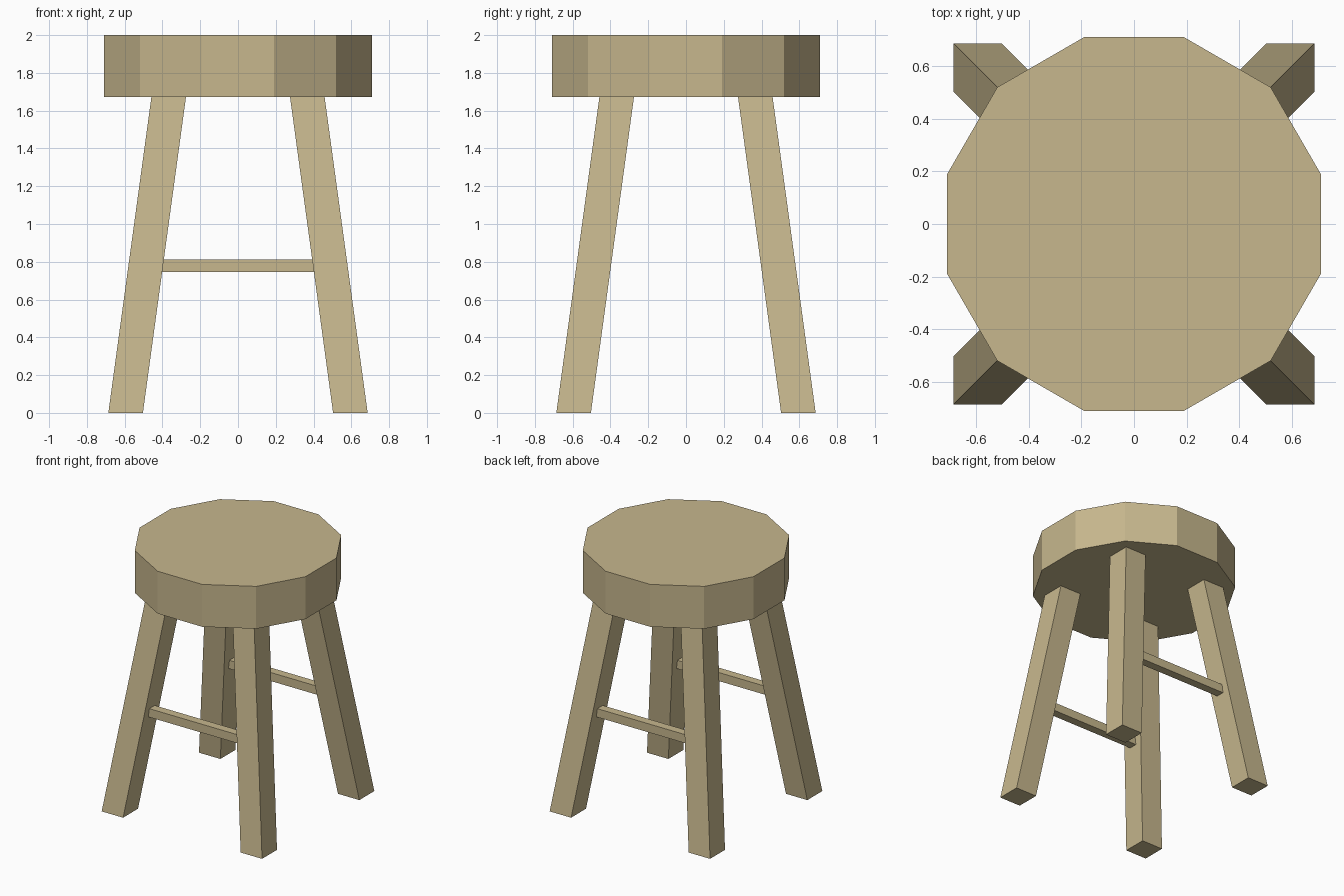
import bpy
import bmesh
from math import radians
from mathutils import Matrix, Vector

cube = bpy.data.objects.get("Cube")
if cube:
    bpy.data.objects.remove(cube, do_unlink=True)

# Single pale wood colour
wood = bpy.data.materials.new("pale_wood")
wood.use_nodes = True
colour = (0.57, 0.475, 0.27, 1.0)
wood.diffuse_color = colour
wood.node_tree.nodes["Principled BSDF"].inputs["Base Color"].default_value = colour


def add_object(name, bm):
    bmesh.ops.recalc_face_normals(bm, faces=bm.faces)
    mesh = bpy.data.meshes.new(name)
    bm.to_mesh(mesh)
    bm.free()
    mesh.materials.append(wood)
    obj = bpy.data.objects.new(name, mesh)
    bpy.context.collection.objects.link(obj)
    return obj


def box(size, centre):
    bm = bmesh.new()
    bmesh.ops.create_cube(bm, size=1)
    bmesh.ops.scale(bm, vec=size, verts=bm.verts)
    bmesh.ops.translate(bm, vec=centre, verts=bm.verts)
    return bm


SEAT_BOTTOM, SEAT_TOP = 1.672, 2.0
LEG_WIDTH = 0.183
FOOT, LEG_TOP = 0.595, 0.367   # leg centre offset at floor and under the seat
RUNG_Z, RUNG_SIZE = 0.778, 0.066

# Twelve-sided seat with a flat side facing the front
bm = bmesh.new()
bmesh.ops.create_cone(bm, cap_ends=True, segments=12, radius1=0.735,
                      radius2=0.735, depth=SEAT_TOP - SEAT_BOTTOM)
bmesh.ops.rotate(bm, verts=bm.verts, matrix=Matrix.Rotation(radians(15), 3, "Z"))
bmesh.ops.translate(bm, vec=(0, 0, (SEAT_TOP + SEAT_BOTTOM) / 2), verts=bm.verts)
add_object("seat", bm)

for side_y, depth_name in ((-1, "front"), (1, "back")):
    # Splayed legs: upright posts sheared towards the middle
    for side_x, side_name in ((1, "left"), (-1, "right")):
        bm = box((LEG_WIDTH, LEG_WIDTH, SEAT_BOTTOM), (0, 0, SEAT_BOTTOM / 2))
        for v in bm.verts:
            offset = FOOT + (LEG_TOP - FOOT) * v.co.z / SEAT_BOTTOM
            v.co += Vector((side_x * offset, side_y * offset, 0))
        add_object(f"{depth_name}_{side_name}_leg", bm)

    # Rung joining the pair of legs
    bm = box((0.9, RUNG_SIZE, RUNG_SIZE), (0, side_y * 0.49, RUNG_Z))
    add_object(f"{depth_name}_rung", bm)
